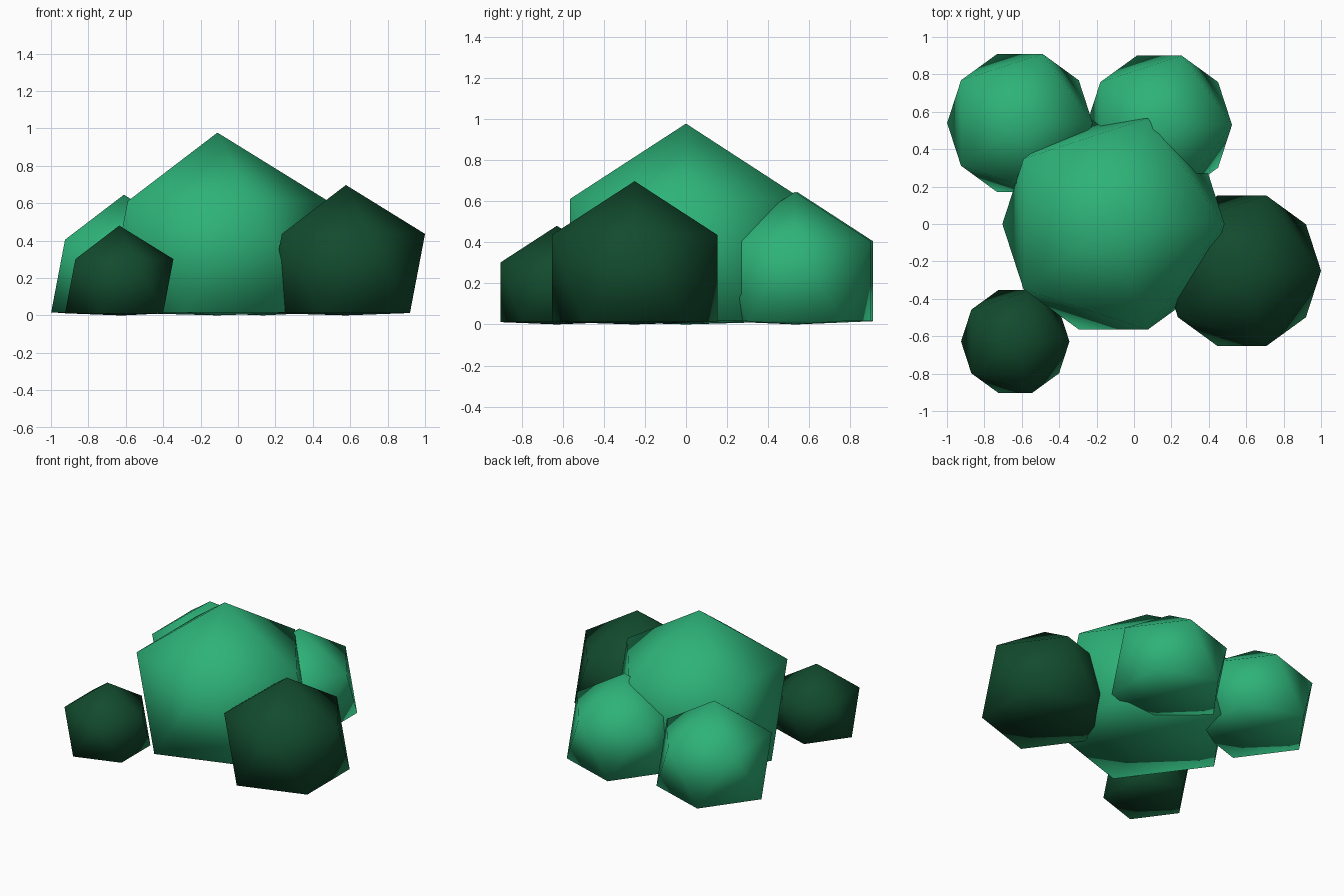
import bpy

if "Cube" in bpy.data.objects:
    bpy.data.objects.remove(bpy.data.objects["Cube"])


def material(name, rgb):
    m = bpy.data.materials.new(name)
    m.diffuse_color = (*rgb, 1)
    m.use_nodes = True
    m.node_tree.nodes["Principled BSDF"].inputs["Base Color"].default_value = m.diffuse_color
    return m


light = material("light_leaf", (0.027, 0.45, 0.19))
dark = material("dark_leaf", (0.006, 0.07, 0.027))


def clump(name, x, y, top, r, mat):
    """Smooth icosahedron whose lowest point is pressed onto the ground."""
    bpy.ops.mesh.primitive_ico_sphere_add(subdivisions=1, radius=r,
                                          location=(x, y, top - r))
    ob = bpy.context.object
    ob.name = name
    lowest = min(ob.data.vertices, key=lambda v: v.co.z)
    lowest.co.z = -(top - r)
    ob.data.materials.append(mat)
    bpy.ops.object.shade_smooth()


# Central clump with two light clumps behind it
clump("main_clump", -0.11, 0.0, 0.977, 0.664, light)
clump("back_left_clump", -0.61, 0.54, 0.645, 0.435, light)
clump("back_right_clump", 0.135, 0.53, 0.645, 0.435, light)

# Dark clumps
clump("right_clump", 0.577, -0.25, 0.697, 0.473, dark)
clump("front_left_clump", -0.635, -0.628, 0.48, 0.324, dark)
